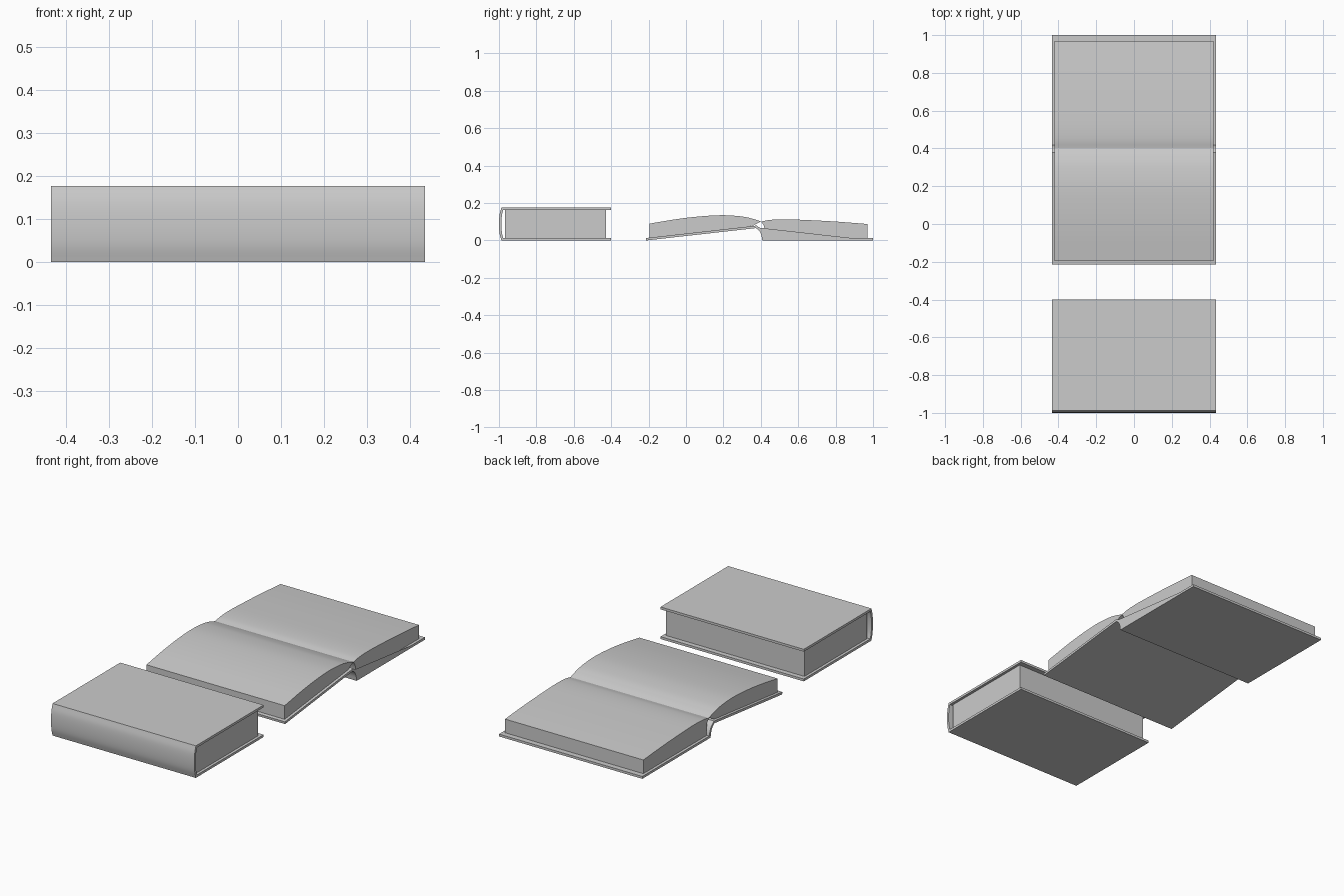
import bpy, bmesh
from mathutils import Vector

if "Cube" in bpy.data.objects:
    bpy.data.objects.remove(bpy.data.objects["Cube"])


def smooth_curve(pts, steps=6):
    """Catmull-Rom curve through 2D points."""
    p = [Vector(q) for q in pts]
    p = [2 * p[0] - p[1]] + p + [2 * p[-1] - p[-2]]
    out = []
    for a, b, c, d in zip(p, p[1:], p[2:], p[3:]):
        for i in range(steps):
            t = i / steps
            out.append(0.5 * (2 * b + (c - a) * t + (2 * a - 5 * b + 4 * c - d) * t**2
                              + (3 * b - a - 3 * c + d) * t**3))
    return out + [p[-2]]


def inset_path(path, thick):
    """Mitred offset of an open path towards its right side."""
    out = []
    for i, p in enumerate(path):
        dirs = []
        if i > 0:
            dirs.append((p - path[i - 1]).normalized())
        if i < len(path) - 1:
            dirs.append((path[i + 1] - p).normalized())
        normals = [Vector((d.y, -d.x)) for d in dirs]
        n = sum(normals, Vector((0, 0))).normalized()
        out.append(p + n * thick / max(n.dot(normals[0]), 0.4))
    return out


def extrude_profile(name, profile, half_width):
    """Extrude a closed (y, z) profile along x."""
    bm = bmesh.new()
    lo = [bm.verts.new((-half_width, p[0], p[1])) for p in profile]
    hi = [bm.verts.new((half_width, p[0], p[1])) for p in profile]
    n = len(profile)
    bm.faces.new(lo)
    bm.faces.new(hi[::-1])
    for i in range(n):
        j = (i + 1) % n
        bm.faces.new((lo[i], hi[i], hi[j], lo[j]))
    bmesh.ops.recalc_face_normals(bm, faces=bm.faces)
    mesh = bpy.data.meshes.new(name)
    bm.to_mesh(mesh)
    bm.free()
    obj = bpy.data.objects.new(name, mesh)
    bpy.context.collection.objects.link(obj)
    bpy.ops.object.select_all(action='DESELECT')
    obj.select_set(True)
    bpy.context.view_layer.objects.active = obj
    bpy.ops.object.shade_smooth_by_angle(angle=0.5)
    return obj


def cover(name, start, spine, end, thick=0.013):
    path = [Vector(start)] + smooth_curve(spine) + [Vector(end)]
    extrude_profile(name, path + inset_path(path, thick)[::-1], COVER_W)


COVER_W, PAGE_W = 0.435, 0.42

# Closed book: wrapped cover with rounded spine, and page block
cover("closed_cover", (-0.4, 0),
      [(-0.987, 0), (-0.997, 0.04), (-1.0, 0.088), (-0.997, 0.136), (-0.987, 0.176)],
      (-0.4, 0.176))
extrude_profile("closed_pages",
                [(-0.968, 0.013), (-0.427, 0.013), (-0.427, 0.163), (-0.968, 0.163)], PAGE_W)

# Open book: flat back board, curved spine, tilted front board
cover("open_cover", (1.0, 0),
      [(0.408, 0), (0.402, 0.03), (0.39, 0.053), (0.374, 0.066)], (-0.213, 0))

# Page halves meeting at the gutter
back_top = smooth_curve([(0.402, 0.101), (0.45, 0.110), (0.53, 0.113), (0.65, 0.109),
                         (0.8, 0.101), (0.97, 0.088)])
extrude_profile("back_pages", back_top + [(0.97, 0.013), (0.424, 0.013),
                                          (0.422, 0.05), (0.416, 0.08)], PAGE_W)
front_top = smooth_curve([(-0.195, 0.09), (-0.05, 0.114), (0.08, 0.129), (0.2, 0.135),
                          (0.3, 0.128), (0.36, 0.115), (0.402, 0.101)])
extrude_profile("front_pages", front_top + [(0.385, 0.094), (0.355, 0.077),
                                            (-0.195, 0.015)], PAGE_W)
